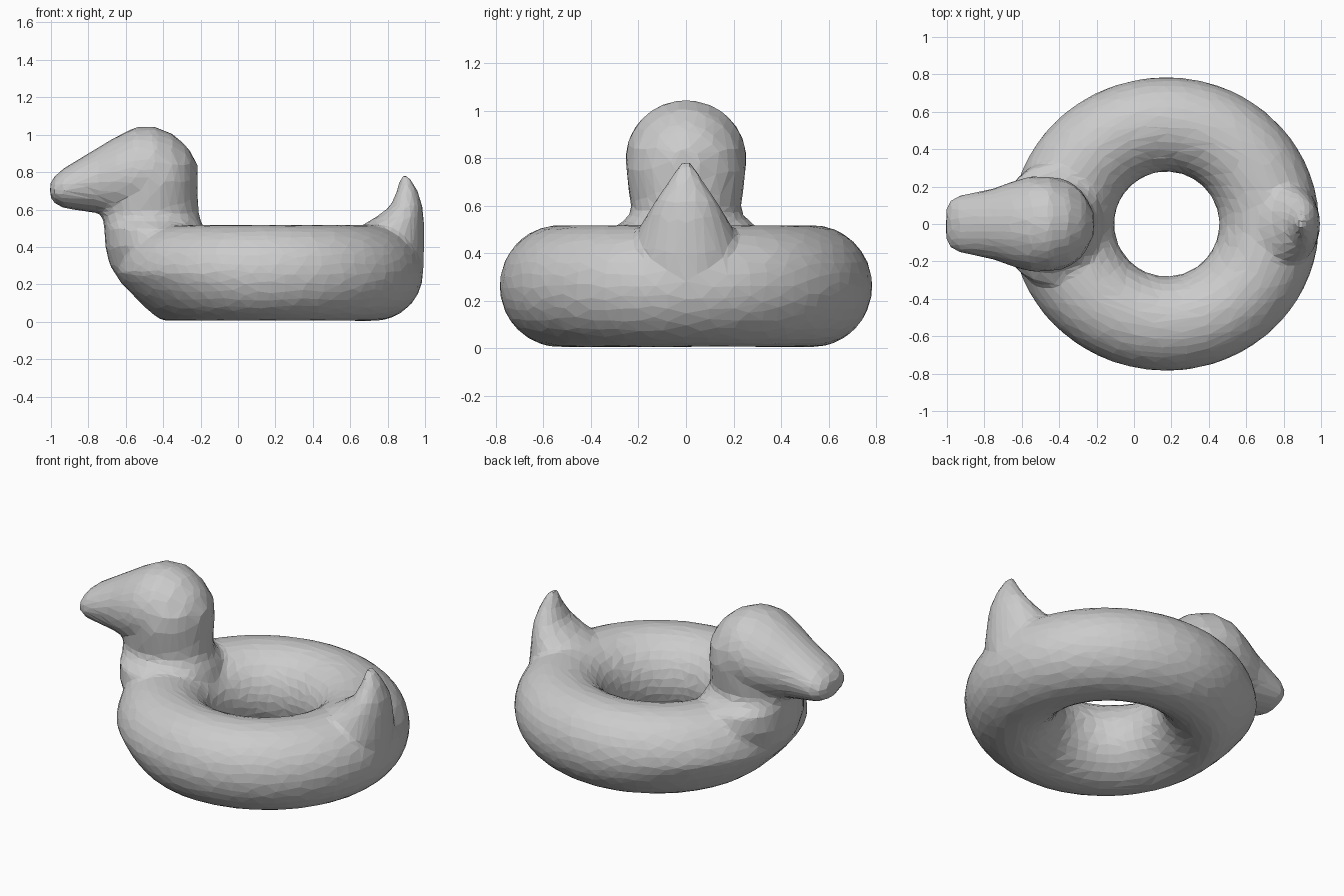
import bpy, bmesh
from math import sin, cos, tau
from mathutils import Vector

if "Cube" in bpy.data.objects:
    bpy.data.objects.remove(bpy.data.objects["Cube"])

SIDES = 32
RING_X = 0.175
HOLE = 0.28

grey = bpy.data.materials.new("plain grey")
grey.use_nodes = True
grey.diffuse_color = (0.6, 0.6, 0.6, 1)
grey.node_tree.nodes["Principled BSDF"].inputs["Base Color"].default_value = (0.6, 0.6, 0.6, 1)

bm = bmesh.new()


def bridge(a, b):
    for i in range(len(a)):
        j = (i + 1) % len(a)
        bm.faces.new((a[i], a[j], b[j], b[i]))


def loft(sections, axis):
    """Ellipse sections (position, low, high, half width) stacked along x or z."""
    loops = []
    for pos, low, high, half in sections:
        loop = []
        for i in range(SIDES):
            t = tau * i / SIDES
            along = (low + high) / 2 + (high - low) / 2 * cos(t)
            y = half * sin(t)
            loop.append(bm.verts.new((pos, y, along) if axis == "x" else (along, y, pos)))
        loops.append(loop)
    for a, b in zip(loops, loops[1:]):
        bridge(a, b)
    bm.faces.new(loops[0])
    bm.faces.new(loops[-1])


def ring(steps=72):
    """Swim ring, a little longer at the chest and tail, slimmer under the chest."""
    loops = []
    for i in range(steps):
        a = tau * i / steps
        outer = 0.785 + (0.045 if cos(a) < 0 else 0.03) * cos(a) ** 2
        half = (outer - HOLE) / 2
        loop = []
        for k in range(SIDES):
            p = tau * k / SIDES
            r = HOLE + half + half * cos(p)
            r -= 0.15 * max(0, -cos(a)) ** 2 * max(0, -sin(p)) * max(0, cos(p))
            loop.append(bm.verts.new((RING_X + r * cos(a), r * sin(a), 0.261 + 0.257 * sin(p))))
        loops.append(loop)
    for i in range(steps):
        bridge(loops[i], loops[(i + 1) % steps])


ring()

# head and beak
loft([(-1.005, 0.67, 0.74, 0.08), (-0.985, 0.635, 0.775, 0.125),
      (-0.94, 0.61, 0.815, 0.153), (-0.85, 0.595, 0.87, 0.168),
      (-0.75, 0.58, 0.93, 0.19), (-0.65, 0.56, 0.99, 0.228),
      (-0.55, 0.55, 1.04, 0.256), (-0.45, 0.55, 1.045, 0.254),
      (-0.35, 0.55, 1.005, 0.22), (-0.27, 0.6, 0.935, 0.16),
      (-0.215, 0.7, 0.84, 0.06)], "x")

# neck and chest
loft([(0.2, -0.62, -0.16, 0.2), (0.3, -0.685, -0.14, 0.3),
      (0.4, -0.71, -0.15, 0.34), (0.5, -0.715, -0.18, 0.32),
      (0.54, -0.72, -0.2, 0.255), (0.58, -0.73, -0.21, 0.228),
      (0.65, -0.72, -0.215, 0.24), (0.75, -0.68, -0.215, 0.253),
      (0.85, -0.62, -0.225, 0.235)], "z")

# upturned tail
loft([(0.25, 0.6, 0.99, 0.18), (0.4, 0.6, 0.995, 0.24),
      (0.52, 0.67, 0.995, 0.19), (0.56, 0.74, 0.993, 0.165),
      (0.62, 0.815, 0.985, 0.13), (0.7, 0.85, 0.96, 0.075),
      (0.78, 0.87, 0.915, 0.028)], "z")

bmesh.ops.recalc_face_normals(bm, faces=bm.faces)
mesh = bpy.data.meshes.new("duck_swim_ring")
bm.to_mesh(mesh)
bm.free()
mesh.materials.append(grey)
duck = bpy.data.objects.new("duck_swim_ring", mesh)
bpy.context.collection.objects.link(duck)

# fuse the parts into one skin, soften the joins and reduce to facets
fuse = duck.modifiers.new("fuse", "REMESH")
fuse.mode = "VOXEL"
fuse.voxel_size = 0.02
soften = duck.modifiers.new("soften", "SMOOTH")
soften.factor = 0.5
soften.iterations = 5
facet = duck.modifiers.new("facet", "DECIMATE")
facet.ratio = 0.07
